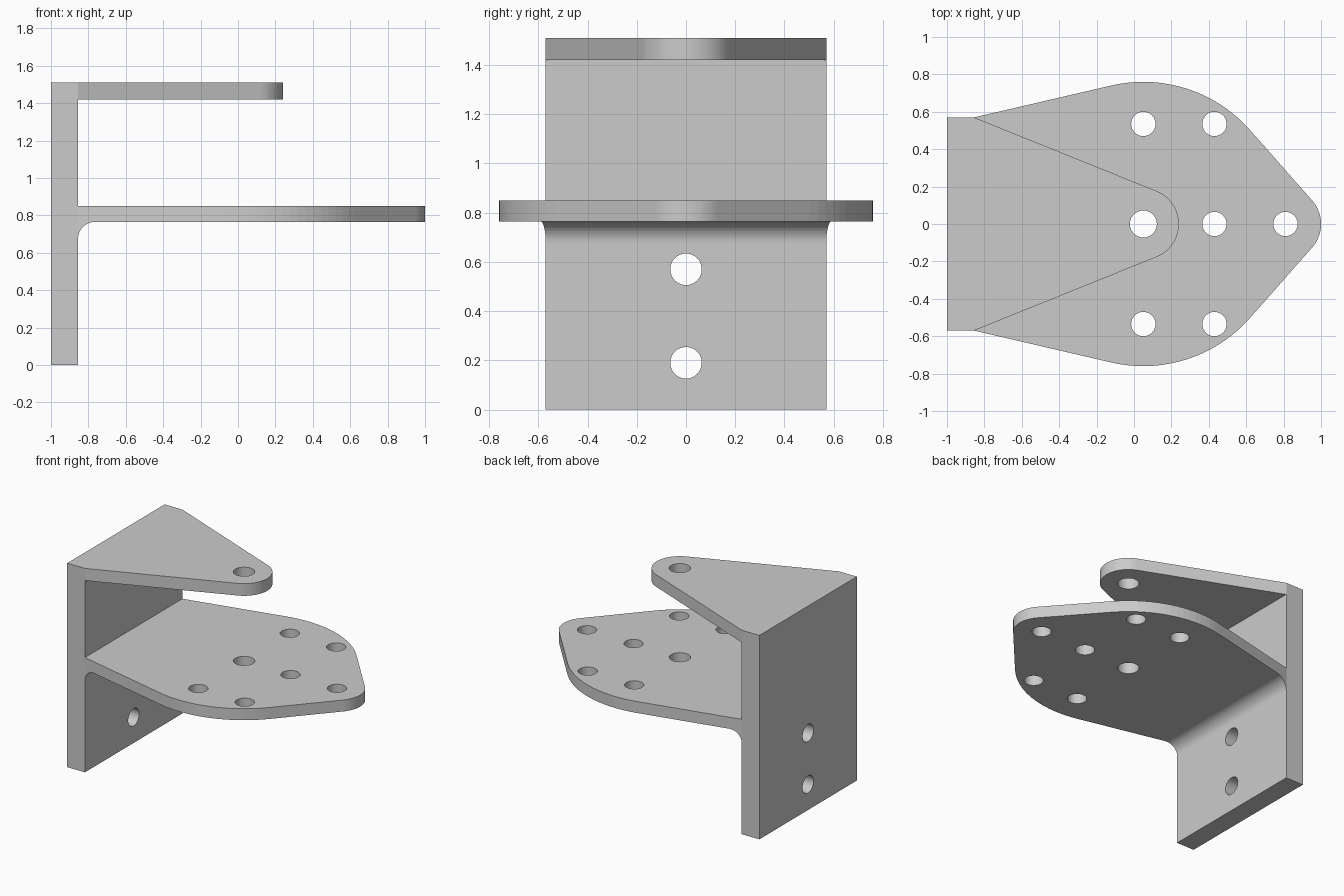
import bpy, bmesh
from math import sin, cos, pi, acos, atan2, hypot
from mathutils import Vector

if "Cube" in bpy.data.objects:
    bpy.data.objects.remove(bpy.data.objects["Cube"])

WALL_X, HALF_W = -0.855, 0.57      # front face and half width of the back plate
PIVOT_X, TIP_X, TIP_R = 0.05, 0.81, 0.19
SPLIT_Z = 1.2                      # where lower and upper parts are welded


def prism(name, pts, offset):
    """Extrude a closed loop of 3D points along an offset vector."""
    bm = bmesh.new()
    face = bm.faces.new([bm.verts.new(p) for p in pts])
    res = bmesh.ops.extrude_face_region(bm, geom=[face], use_keep_orig=True)
    verts = [v for v in res["geom"] if isinstance(v, bmesh.types.BMVert)]
    bmesh.ops.translate(bm, verts=verts, vec=Vector(offset))
    bmesh.ops.recalc_face_normals(bm, faces=bm.faces)
    me = bpy.data.meshes.new(name)
    bm.to_mesh(me)
    bm.free()
    ob = bpy.data.objects.new(name, me)
    bpy.context.collection.objects.link(ob)
    return ob


def boolean(ob, cutter, op):
    mod = ob.modifiers.new("bool", "BOOLEAN")
    mod.operation, mod.solver, mod.object = op, "EXACT", cutter
    bpy.context.view_layer.objects.active = ob
    bpy.ops.object.modifier_apply(modifier=mod.name)
    bpy.data.objects.remove(cutter)


def arc(cx, cy, r, a0, a1, n):
    return [(cx + r * cos(a0 + (a1 - a0) * i / n),
             cy + r * sin(a0 + (a1 - a0) * i / n)) for i in range(n + 1)]


def tangent_angle(r):
    """Angle where the line from the wall corner touches the pivot circle."""
    dx = WALL_X - PIVOT_X
    return atan2(HALF_W, dx) - acos(r / hypot(dx, HALF_W))


def plan_prism(name, half):
    """Mirror the upper half outline in y and extrude it tall."""
    half = [(-1.5, HALF_W), (WALL_X, HALF_W)] + half
    loop = half + [(x, -y) for x, y in reversed(half) if y > 1e-5]
    return prism(name, [(x, y, -1) for x, y in loop], (0, 0, 4))


def side_prism(name, loop):
    return prism(name, [(x, -1, z) for x, z in loop], (0, 2, 0))


# Lower part: back plate, main shelf and the fillet under it
BIG_R = 0.76
tip_a = acos((BIG_R - TIP_R) / (TIP_X - PIVOT_X))
lower_half = (arc(PIVOT_X, 0, BIG_R, tangent_angle(BIG_R), tip_a, 18)
              + arc(TIP_X, 0, TIP_R, tip_a, 0, 10))
F = 0.09
fillet = arc(WALL_X + F, 0.765 - F, F, pi, pi / 2, 16)
bracket = side_prism("mounting_bracket",
                     [(-1, 0), (WALL_X, 0)] + fillet
                     + [(1.3, 0.765), (1.3, 0.85), (WALL_X, 0.85),
                        (WALL_X, SPLIT_Z), (-1, SPLIT_Z)])
boolean(bracket, plan_prism("shelf_outline", lower_half), "INTERSECT")

# Upper part: rest of the back plate and the tapered top arm
upper_half = arc(PIVOT_X, 0, TIP_R, tangent_angle(TIP_R), 0, 16)
upper = side_prism("top_arm", [(-1, SPLIT_Z), (WALL_X, SPLIT_Z), (WALL_X, 1.42),
                               (1.3, 1.42), (1.3, 1.51), (-1, 1.51)])
boolean(upper, plan_prism("arm_outline", upper_half), "INTERSECT")

# Weld both parts into one solid
bm = bmesh.new()
bm.from_mesh(bracket.data)
bm.from_mesh(upper.data)
bpy.data.objects.remove(upper)
seam = [f for f in bm.faces if all(abs(v.co.z - SPLIT_Z) < 1e-4 for v in f.verts)]
bmesh.ops.delete(bm, geom=seam, context="FACES")
bmesh.ops.remove_doubles(bm, verts=bm.verts, dist=1e-4)
bmesh.ops.dissolve_limit(bm, angle_limit=0.005, verts=bm.verts, edges=bm.edges)
bmesh.ops.recalc_face_normals(bm, faces=bm.faces)
bm.to_mesh(bracket.data)
bm.free()

# Vertical holes: shared pivot hole through arm and shelf, then the bolt pattern
holes = [(PIVOT_X, 0, 0.072), (0.43, 0, 0.065), (TIP_X, 0, 0.065)]
holes += [(x, s * 0.535, 0.065) for x in (PIVOT_X, 0.43) for s in (1, -1)]
for x, y, r in holes:
    ring = [(px, py, 0.5) for px, py in arc(x, y, r, 0, 2 * pi, 40)[:-1]]
    boolean(bracket, prism("bolt_hole", ring, (0, 0, 1.5)), "DIFFERENCE")

# Wall screw holes through the back plate
for z in (0.19, 0.57):
    ring = [(-1.2, py, pz) for py, pz in arc(0, z, 0.064, 0, 2 * pi, 40)[:-1]]
    boolean(bracket, prism("screw_hole", ring, (0.6, 0, 0)), "DIFFERENCE")
